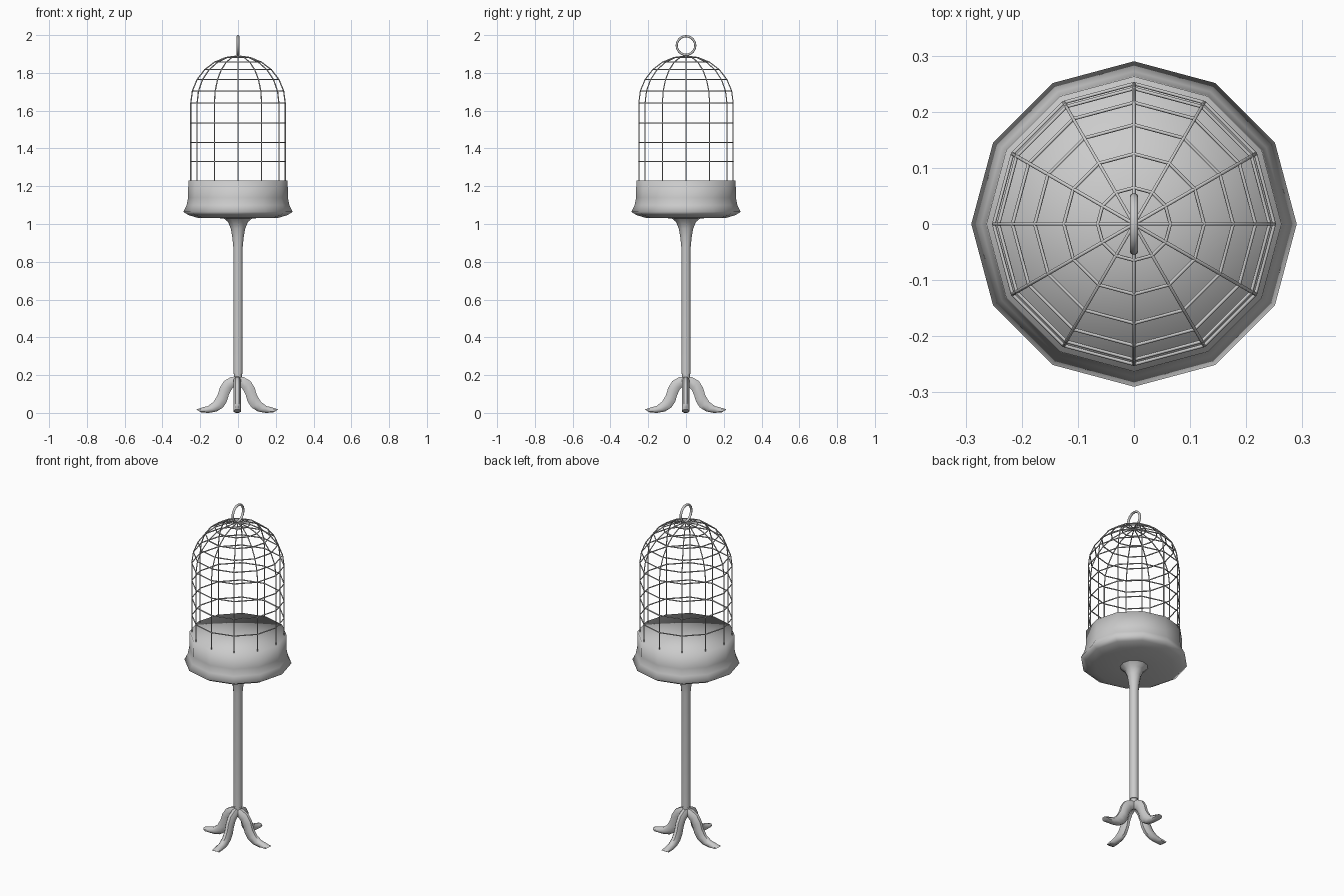
import bpy, bmesh, math

if "Cube" in bpy.data.objects:
    bpy.data.objects.remove(bpy.data.objects["Cube"])

N = 12  # sides of tray and cage


def finish(ob, angle=None):
    for p in ob.data.polygons:
        p.use_smooth = True
    if angle:
        bpy.ops.object.select_all(action='DESELECT')
        ob.select_set(True)
        bpy.context.view_layer.objects.active = ob
        bpy.ops.object.shade_smooth_by_angle(angle=math.radians(angle))
    return ob


def add_mesh(name, bm):
    bmesh.ops.recalc_face_normals(bm, faces=bm.faces)
    me = bpy.data.meshes.new(name)
    bm.to_mesh(me)
    bm.free()
    ob = bpy.data.objects.new(name, me)
    bpy.context.collection.objects.link(ob)
    return ob


def lathe(name, profile, sides, angle=None):
    bm = bmesh.new()
    vs = [bm.verts.new((r, 0, z)) for r, z in profile]
    es = [bm.edges.new(p) for p in zip(vs, vs[1:])]
    bmesh.ops.spin(bm, geom=vs + es, cent=(0, 0, 0), axis=(0, 0, 1),
                   angle=2 * math.pi, steps=sides)
    bmesh.ops.remove_doubles(bm, verts=bm.verts, dist=1e-4)
    return finish(add_mesh(name, bm), angle)


def wires(name, paths, radius, cyclic):
    cu = bpy.data.curves.new(name, 'CURVE')
    cu.dimensions = '3D'
    cu.bevel_depth = radius
    cu.bevel_resolution = 1
    cu.use_fill_caps = True
    for pts in paths:
        sp = cu.splines.new('POLY')
        sp.points.add(len(pts) - 1)
        for p, co in zip(sp.points, pts):
            p.co = (*co, 1)
        sp.use_cyclic_u = cyclic
    ob = bpy.data.objects.new(name, cu)
    bpy.context.collection.objects.link(ob)
    bpy.ops.object.select_all(action='DESELECT')
    ob.select_set(True)
    bpy.context.view_layer.objects.active = ob
    bpy.ops.object.convert(target='MESH')
    return ob


# Closed tray with a flared lip near the bottom
lathe("tray", [(0, 1.03), (0.075, 1.03), (0.215, 1.033), (0.262, 1.047),
               (0.29, 1.064), (0.272, 1.1), (0.264, 1.14), (0.263, 1.23),
               (0, 1.23)], N)

# Pole with a trumpet top
lathe("pole", [(0, 0.205), (0.025, 0.205), (0.025, 0.88), (0.03, 0.93),
               (0.038, 0.975), (0.052, 1.01), (0.078, 1.032), (0, 1.032)], 12, 40)

# Cage: twelve bars rising into a dome, tied by rings
R, SPRING = 0.25, 1.64
dome = [(R * math.cos(math.radians(a)), SPRING + R * math.sin(math.radians(a)))
        for a in range(0, 91, 15)]


def at(r, z, k):
    a = 2 * math.pi * k / N
    return (r * math.cos(a), r * math.sin(a), z)


bar = [(R, 1.225), (R, 1.33), (R, 1.432), (R, 1.535)] + dome
wires("cage_bars", [[at(r, z, k) for r, z in bar] for k in range(N)], 0.0032, False)
wires("cage_rings", [[at(r, z, k) for k in range(N)] for r, z in bar[1:-1]], 0.0032, True)

# Hanging ring
bpy.ops.mesh.primitive_torus_add(major_radius=0.049, minor_radius=0.006,
                                 major_segments=24, minor_segments=8,
                                 location=(0, 0, 1.945), rotation=(0, math.pi / 2, 0))
ring = bpy.context.object
ring.name = "hanging_ring"
ring.scale = (1, 1, 1.25)
finish(ring)

# Four S-curved feet: side profile split into outer and inner edges
outer = [(0.0, 0.2), (0.035, 0.195), (0.07, 0.175), (0.092, 0.14), (0.104, 0.1),
         (0.125, 0.065), (0.155, 0.042), (0.18, 0.036), (0.217, 0.024)]
inner = [(0.0, 0.15), (0.014, 0.147), (0.032, 0.128), (0.045, 0.1), (0.055, 0.066),
         (0.075, 0.035), (0.108, 0.014), (0.15, 0.006), (0.19, 0.008)]
HALF = 0.02
for k, side in enumerate(("right", "back", "left", "front")):
    bm = bmesh.new()
    rows = []
    for (xo, zo), (xi, zi) in zip(outer, inner):
        row = []
        for j in range(8):  # rounded-box section
            t = 2 * math.pi * (j + 0.5) / 8
            f = 0.5 + 0.5 * math.sin(t) / math.sin(3 * math.pi / 8)
            y = HALF * math.cos(t) / math.cos(math.pi / 8)
            row.append(bm.verts.new((xi + (xo - xi) * f, y, zi + (zo - zi) * f)))
        rows.append(row)
    for a, b in zip(rows, rows[1:]):
        for j in range(8):
            bm.faces.new((a[j], a[(j + 1) % 8], b[(j + 1) % 8], b[j]))
    bm.faces.new(rows[0])
    bm.faces.new(rows[-1])
    foot = finish(add_mesh(side + "_foot", bm), 50)
    foot.rotation_euler.z = k * math.pi / 2
    foot.location = (-0.004, -0.002, -0.006 + 0.006)

# Small centre post the feet join around
lathe("foot_hub", [(0, 0.15), (0.02, 0.15), (0.02, 0.206), (0, 0.206)], 12, 40)

# Settle everything onto the ground plane
for ob in bpy.context.scene.objects:
    if ob.name.endswith("_foot"):
        ob.location.z -= 0.006
